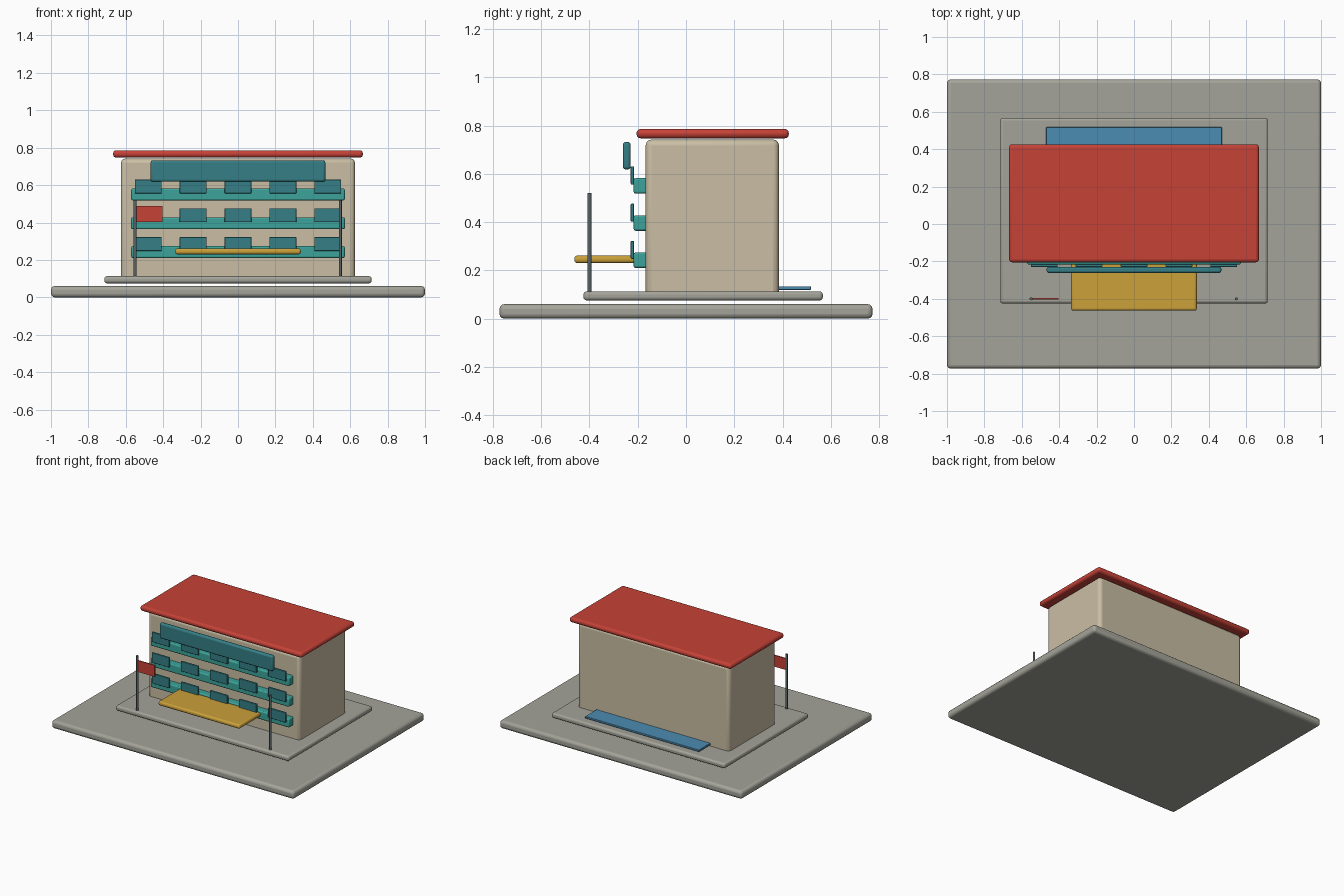
import bpy

if "Cube" in bpy.data.objects:
    bpy.data.objects.remove(bpy.data.objects["Cube"])


def srgb(r, g, b):
    def lin(c):
        c /= 255
        return c / 12.92 if c <= 0.04045 else ((c + 0.055) / 1.055) ** 2.4
    return (lin(r), lin(g), lin(b), 1.0)


def material(name, *rgb):
    m = bpy.data.materials.new(name)
    m.diffuse_color = srgb(*rgb)
    m.use_nodes = True
    m.node_tree.nodes["Principled BSDF"].inputs["Base Color"].default_value = m.diffuse_color
    return m


CONCRETE = material("concrete grey", 164, 164, 154)
WALL = material("wall beige", 202, 190, 164)
RED = material("roof red", 198, 66, 55)
TEAL = material("balcony teal", 60, 164, 155)
DARK_TEAL = material("window dark teal", 53, 127, 134)
YELLOW = material("canopy yellow", 203, 161, 58)
BLUE = material("rear step blue", 76, 140, 178)
STEEL = material("pole steel", 92, 102, 106)


def finish(ob, name, mat, bevel=0.0, segments=3):
    """Name, colour, round and shade one part."""
    ob.name = name
    ob.data.materials.append(mat)
    if bevel:
        mod = ob.modifiers.new("rounded edges", 'BEVEL')
        mod.width = bevel
        mod.segments = segments
        mod.limit_method = 'ANGLE'
    bpy.ops.object.shade_smooth_by_angle()
    return ob


def box(name, x, y, z, mat, bevel=0.0, segments=3):
    """Box from (min, max) ranges."""
    bpy.ops.mesh.primitive_cube_add(size=1)
    ob = bpy.context.object
    ob.location = [(a + b) / 2 for a, b in (x, y, z)]
    ob.scale = [b - a for a, b in (x, y, z)]
    bpy.ops.object.transform_apply(location=False, rotation=False, scale=True)
    return finish(ob, name, mat, bevel, segments)


# Ground slab and plinth
box("ground_slab", (-1, 1), (-0.773, 0.773), (0, 0.06), CONCRETE, 0.02)
box("plinth", (-0.715, 0.715), (-0.425, 0.567), (0.075, 0.113), CONCRETE, 0.014)

# Main block and roof
box("main_block", (-0.626, 0.626), (-0.167, 0.385), (0.085, 0.742), WALL, 0.024)
box("roof", (-0.668, 0.668), (-0.205, 0.426), (0.747, 0.786), RED, 0.017)

# Three floors of balconies with five window panels each
for floor in range(3):
    z = 0.21 + 0.154 * floor
    box(f"balcony_{floor + 1}", (-0.571, 0.571), (-0.217, -0.155), (z, z + 0.064),
        TEAL, 0.008, 2)
    for i in range(5):
        x = (i - 2) * 0.24
        box(f"window_panel_{floor + 1}_{i + 1}", (x - 0.072, x + 0.072),
            (-0.229, -0.215), (z + 0.038, z + 0.112), DARK_TEAL, 0.003, 2)

# Blank fascia board over the facade
box("fascia_board", (-0.467, 0.467), (-0.262, -0.229), (0.618, 0.732), DARK_TEAL, 0.012)

# Entrance canopy and rear step
box("entrance_canopy", (-0.336, 0.336), (-0.463, -0.165), (0.23, 0.261), YELLOW, 0.012)
box("rear_step", (-0.47, 0.47), (0.36, 0.518), (0.119, 0.134), BLUE, 0.003, 2)

# Two poles, one carrying a flag
for side, x in (("left", -0.55), ("right", 0.547)):
    bpy.ops.mesh.primitive_cylinder_add(vertices=16, radius=0.008, depth=0.415,
                                        location=(x, -0.4, 0.3125))
    finish(bpy.context.object, f"{side}_pole", STEEL)
box("flag", (-0.547, -0.404), (-0.404, -0.396), (0.402, 0.487), RED)
